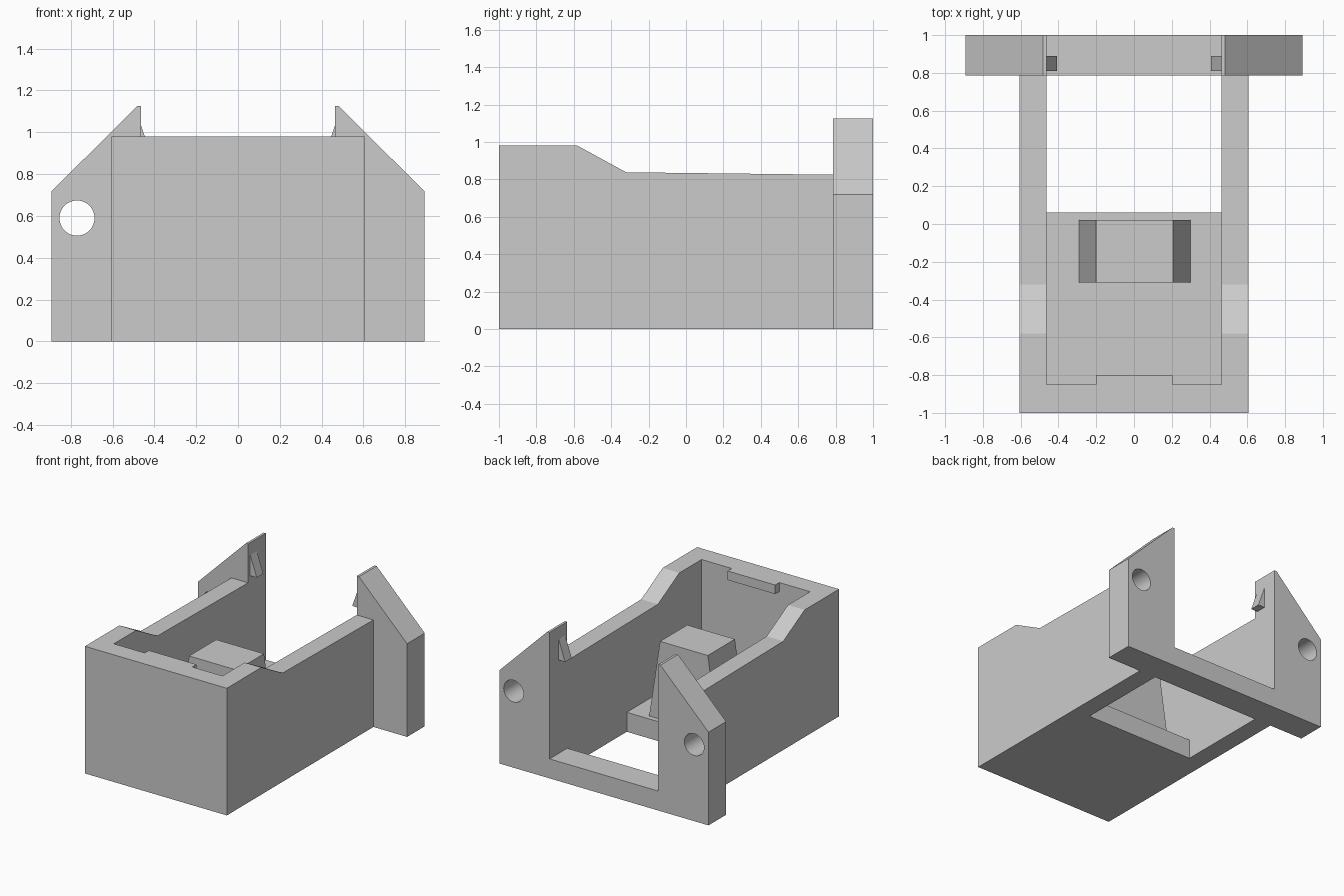
import bpy
import bmesh
from math import radians
from mathutils import Matrix, Vector

cube = bpy.data.objects.get("Cube")
if cube:
    bpy.data.objects.remove(cube, do_unlink=True)

grey = bpy.data.materials.new("plain grey")
grey.use_nodes = True
colour = (0.6, 0.6, 0.6, 1)
grey.diffuse_color = colour
grey.node_tree.nodes["Principled BSDF"].inputs["Base Color"].default_value = colour


def finish(name, bm):
    bmesh.ops.recalc_face_normals(bm, faces=bm.faces)
    mesh = bpy.data.meshes.new(name)
    bm.to_mesh(mesh)
    bm.free()
    mesh.materials.append(grey)
    obj = bpy.data.objects.new(name, mesh)
    bpy.context.collection.objects.link(obj)
    return obj


def prism(name, profile, axis, start, end):
    """Extrude a profile along x (points are y, z) or along y (points are x, z)."""
    def place(a, b):
        return Vector((start, a, b)) if axis == "x" else Vector((a, start, b))
    bm = bmesh.new()
    face = bm.faces.new([bm.verts.new(place(a, b)) for a, b in profile])
    result = bmesh.ops.extrude_face_region(bm, geom=[face])
    step = Vector((end - start, 0, 0)) if axis == "x" else Vector((0, end - start, 0))
    moved = [v for v in result["geom"] if isinstance(v, bmesh.types.BMVert)]
    bmesh.ops.translate(bm, verts=moved, vec=step)
    return finish(name, bm)


def box(name, x0, x1, y0, y1, z0, z1):
    return prism(name, [(x0, z0), (x1, z0), (x1, z1), (x0, z1)], "y", y0, y1)


def drill(obj, x, z, radius, y0, y1):
    """Cut a round hole along y and remove the cutter."""
    bm = bmesh.new()
    turn = Matrix.Translation((x, (y0 + y1) / 2, z)) @ Matrix.Rotation(radians(90), 4, "X")
    bmesh.ops.create_cone(bm, cap_ends=True, segments=48, radius1=radius,
                          radius2=radius, depth=y1 - y0, matrix=turn)
    cutter = finish("hole_cutter", bm)
    cutter.hide_render = True
    mod = obj.modifiers.new("hole", "BOOLEAN")
    mod.operation = "DIFFERENCE"
    mod.solver = "EXACT"
    mod.object = cutter
    bpy.ops.object.select_all(action="DESELECT")
    bpy.context.view_layer.objects.active = obj
    obj.select_set(True)
    bpy.ops.object.modifier_apply(modifier=mod.name)
    bpy.data.objects.remove(cutter, do_unlink=True)
    bpy.ops.object.shade_smooth_by_angle(angle=radians(30))


INNER, OUTER = 0.463, 0.605
FRONT, POST, BACK = -0.85, 0.785, 1.0
FLOOR, RIM = 0.15, 0.98

# Tray: floor, front wall with its lip, and stepped side walls
box("floor", -INNER, INNER, FRONT, 0.06, 0, FLOOR)
box("front_wall", -INNER, INNER, -1, FRONT, 0, RIM)
box("front_lip", -0.2, 0.205, FRONT, -0.8, 0.91, RIM)
wall = [(-1, 0), (POST, 0), (POST, 0.825), (-0.32, 0.838), (-0.58, RIM), (-1, RIM)]

# Tapered block on the floor
prism("tapered_block", [(-0.29, FLOOR), (0.3, FLOOR), (0.207, 0.75), (-0.2, 0.75)],
      "y", -0.31, 0.02)

# Bar joining the two rear posts
box("rear_crossbar", -INNER, INNER, POST, BACK, 0, FLOOR)

# Mirrored walls, posts and snap hooks
post = [(INNER, 0), (0.892, 0), (0.892, 0.718), (0.482, 1.125), (INNER, 1.125)]
hook = [(INNER, 1.03), (0.407, 0.87), (INNER, 0.87)]
for side, s in (("left", 1), ("right", -1)):
    prism(side + "_wall", wall, "x", s * INNER, s * OUTER)
    rear = prism(side + "_rear_post", [(s * x, z) for x, z in post], "y", POST, BACK)
    # The right hole goes through; the left one stops behind a thin skin
    hole_start = POST + 0.006 if s > 0 else POST - 0.1
    drill(rear, s * 0.77, 0.59, 0.084, hole_start, BACK + 0.1)
    prism(side + "_hook", [(s * x, z) for x, z in hook], "y", 0.81, 0.89)
